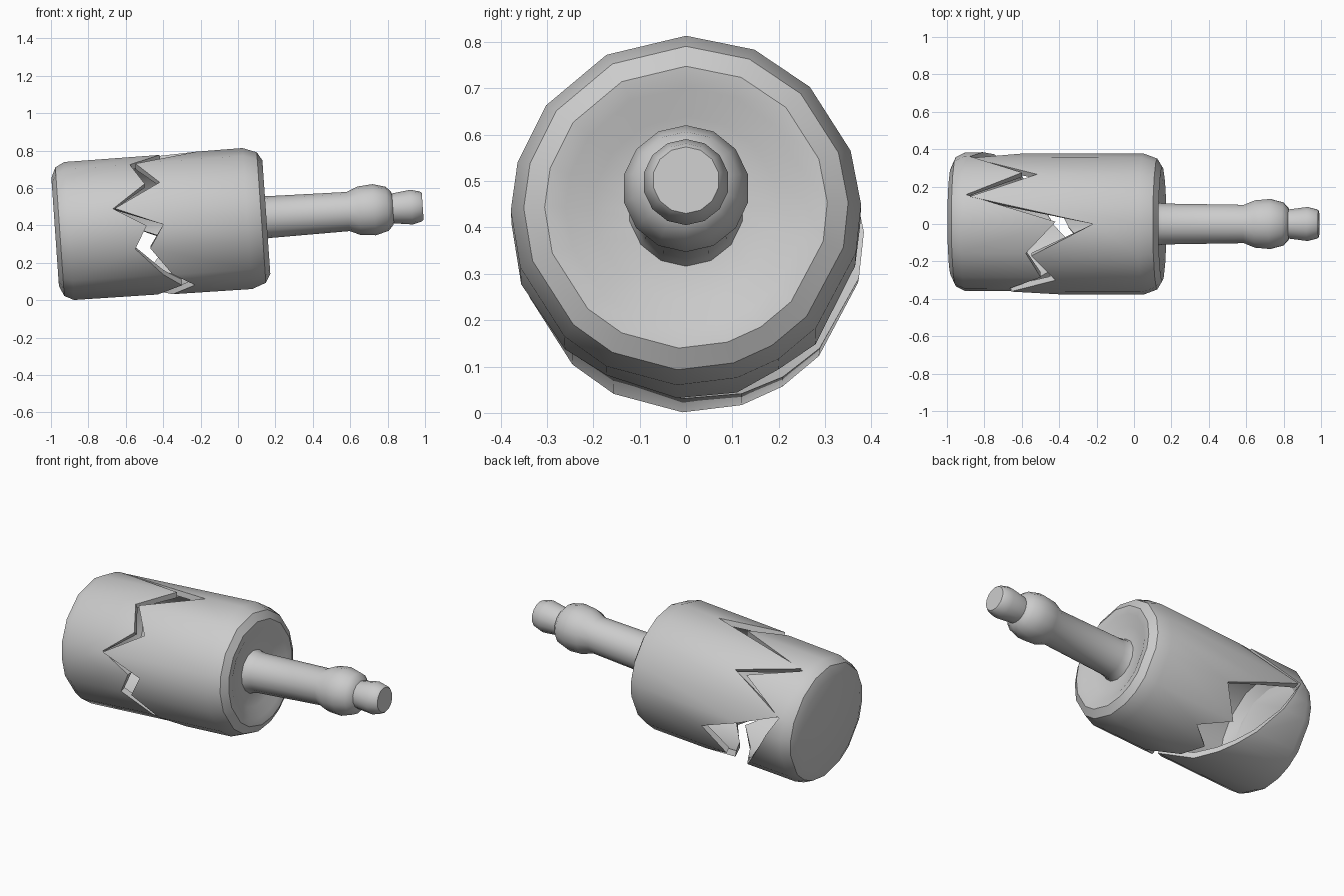
import bpy, bmesh
from math import sin, cos, radians, pi
from mathutils import Matrix, Vector

if "Cube" in bpy.data.objects:
    bpy.data.objects.remove(bpy.data.objects["Cube"])

TILT = radians(4)
POSE = Matrix.Translation((0, 0, 0.433)) @ Matrix.Rotation(-TILT, 4, 'Y')

# column angles round the body (right view, degrees) and the fracture line x of each half
ANG = [90, 67, 45, 20, 2, -14, -42, -58, -73, -93, -117, -134, -161, -180, -196, -217, -243]
TOP = [-.22, -.88, -.52, -.87, -.61, -.36, -.47, -.28, -.41, -.35, -.23, -.35, -.47, -.40, -.66, -.42, -.55]
BASE = [-.42, -.90, -.60, -.88, -.81, -.75, -.63, -.56, -.50, -.43, -.30, -.40, -.55, -.49, -.67, -.50, -.58]
BODY = [radians(a) for a in ANG]


def fracture(xs, r):
    """Jagged ring: grid x turned into distance along the tilted axis."""
    return [(max(x + 0.07 * r * sin(a), -0.885), r) for x, a in zip(xs, BODY)]


def lathe(name, rings, angles, y_shift=0.0, sharp=35):
    """Skin a stack of rings (s, r) along the x axis; caps both ends."""
    bm = bmesh.new()
    loops = []
    for ring in rings:
        pts = ring if isinstance(ring, list) else [ring] * len(angles)
        loops.append([bm.verts.new(POSE @ Vector((s, r * cos(a) + y_shift, r * sin(a))))
                      for (s, r), a in zip(pts, angles)])
    n = len(angles)
    for lo, hi in zip(loops, loops[1:]):
        for i in range(n):
            j = (i + 1) % n
            bm.faces.new((lo[i], lo[j], hi[j], hi[i]))
    bm.faces.new(loops[0])
    bm.faces.new(loops[-1])
    bmesh.ops.recalc_face_normals(bm, faces=bm.faces)
    me = bpy.data.meshes.new(name)
    bm.to_mesh(me)
    bm.free()
    ob = bpy.data.objects.new(name, me)
    bpy.context.collection.objects.link(ob)
    bpy.ops.object.select_all(action='DESELECT')
    ob.select_set(True)
    bpy.context.view_layer.objects.active = ob
    bpy.ops.object.shade_smooth_by_angle(angle=radians(sharp))
    return ob


# bottle base: outer cup, broken edge, inner cup
lathe("bottle_base", [(-.98, .29), (-.955, .345), (-.905, .37), fracture(BASE, .372),
                      fracture(BASE, .338), (-.89, .338), (-.93, .28)], BODY, 0.012)

# bottle shoulder: recessed face, rounded rim, broken edge, inner wall
lathe("bottle_shoulder", [(.11, .10), (.115, .20), (.145, .26), (.152, .305), (.125, .35), (.05, .378),
                          fracture(TOP, .376), fracture(TOP, .342), (.04, .342), (.08, .25), (.08, .10)], BODY)

# neck with swollen lip and stopper end
NECK = [(.09, .135), (.125, .118), (.16, .112), (.59, .105), (.65, .13), (.73, .137), (.80, .118),
        (.825, .09), (.83, .08), (.93, .093), (.98, .08), (.99, .072)]
lathe("bottle_neck", NECK, [2 * pi * i / 14 + pi / 2 for i in range(14)])
